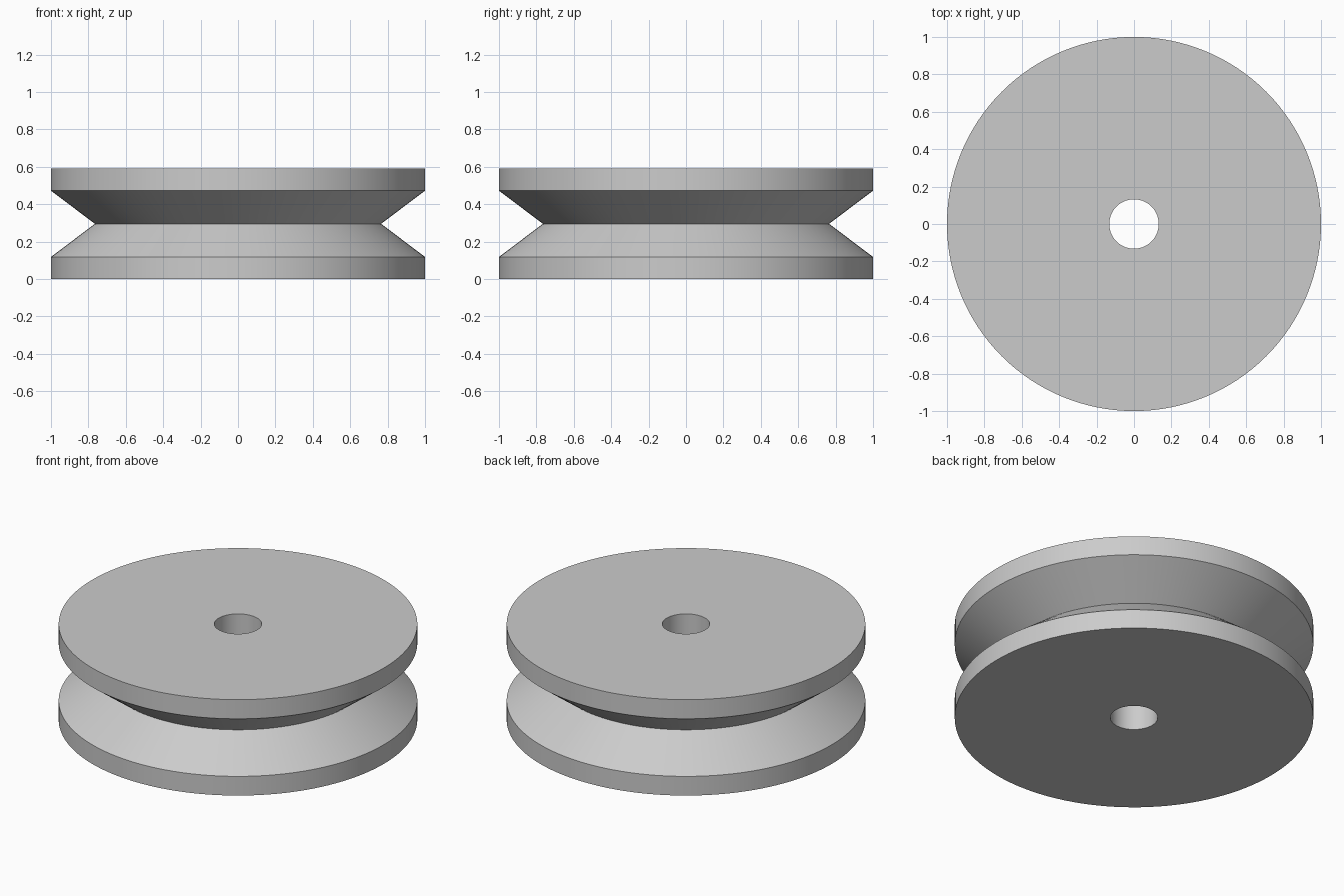
import bpy
import bmesh
import math

cube = bpy.data.objects.get("Cube")
if cube:
    bpy.data.objects.remove(cube, do_unlink=True)

SEGMENTS = 128
HEIGHT, RIM, GROOVE, BORE, LIP = 0.59, 1.0, 0.765, 0.132, 0.118

# Plain grey metal
grey = bpy.data.materials.new("light grey")
grey.use_nodes = True
colour = (0.6, 0.6, 0.6, 1.0)
grey.diffuse_color = colour
grey.node_tree.nodes["Principled BSDF"].inputs["Base Color"].default_value = colour

# Closed cross-section: bore, flat faces, rims and V groove as (radius, height)
profile = [
    (BORE, 0), (RIM, 0), (RIM, LIP), (GROOVE, HEIGHT / 2),
    (RIM, HEIGHT - LIP), (RIM, HEIGHT), (BORE, HEIGHT),
]

# Revolve the cross-section around z
bm = bmesh.new()
rings = []
for i in range(SEGMENTS):
    a = math.tau * i / SEGMENTS
    rings.append([bm.verts.new((r * math.cos(a), r * math.sin(a), z)) for r, z in profile])
for i, ring in enumerate(rings):
    following = rings[(i + 1) % SEGMENTS]
    for j in range(len(profile)):
        k = (j + 1) % len(profile)
        bm.faces.new((ring[j], following[j], following[k], ring[k]))
bmesh.ops.recalc_face_normals(bm, faces=bm.faces)

mesh = bpy.data.meshes.new("pulley_wheel")
bm.to_mesh(mesh)
bm.free()
mesh.materials.append(grey)
wheel = bpy.data.objects.new("pulley_wheel", mesh)
bpy.context.collection.objects.link(wheel)

# Smooth round walls with crisp rim edges
bpy.ops.object.select_all(action='DESELECT')
wheel.select_set(True)
bpy.context.view_layer.objects.active = wheel
bpy.ops.object.shade_smooth_by_angle(angle=math.radians(30))
